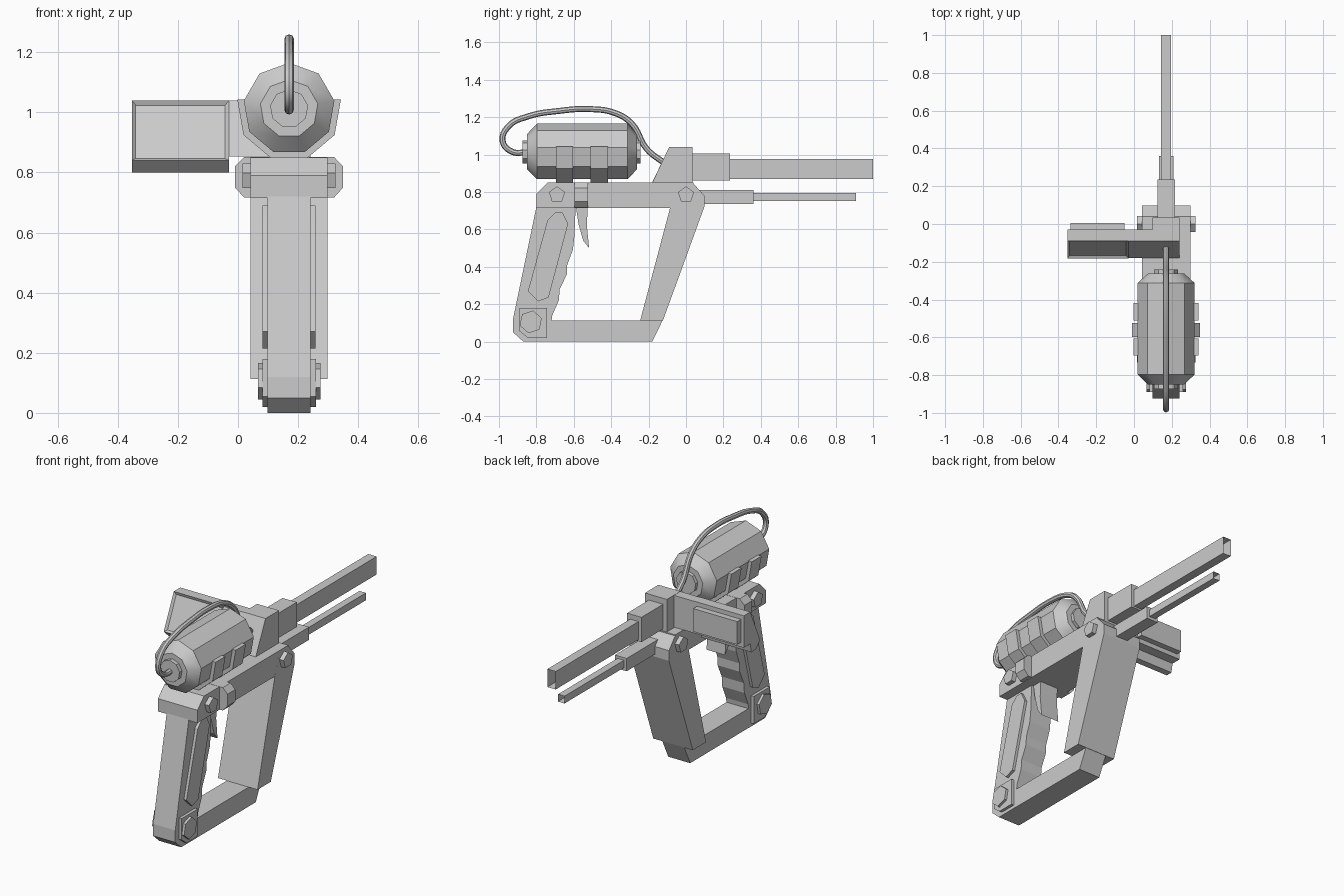
import bpy, bmesh, math
from mathutils import Vector, Matrix

old = bpy.data.objects.get("Cube")
if old:
    bpy.data.objects.remove(old)

GREY = (0.6, 0.6, 0.6, 1)
mat = bpy.data.materials.new("plain_grey")
mat.use_nodes = True
mat.diffuse_color = GREY
mat.node_tree.nodes["Principled BSDF"].inputs["Base Color"].default_value = GREY

MID = 0.17  # centre plane of the frame


def finish(name, bm):
    bmesh.ops.recalc_face_normals(bm, faces=bm.faces)
    mesh = bpy.data.meshes.new(name)
    bm.to_mesh(mesh)
    bm.free()
    mesh.materials.append(mat)
    ob = bpy.data.objects.new(name, mesh)
    bpy.context.collection.objects.link(ob)
    return ob


def prism(bm, points, axis, depth):
    """Fill a 3D outline and extrude it along an axis."""
    face = bm.faces.new([bm.verts.new(p) for p in points])
    new = bmesh.ops.extrude_face_region(bm, geom=[face])["geom"]
    verts = [v for v in new if isinstance(v, bmesh.types.BMVert)]
    bmesh.ops.translate(bm, vec=Vector(axis) * depth, verts=verts)


def side_profile(name, pts, half, x=MID):
    """Side outline (y, z) extruded across the model."""
    bm = bmesh.new()
    prism(bm, [(x - half, y, z) for y, z in pts], (1, 0, 0), 2 * half)
    return finish(name, bm)


def front_profile(name, pts, y0, y1):
    """Front outline (x, z) extruded along the model."""
    bm = bmesh.new()
    prism(bm, [(x, y0, z) for x, z in pts], (0, 1, 0), y1 - y0)
    return finish(name, bm)


def ring(n, r, cy, cz, start=0.0):
    return [(cy + r * math.sin(start + i * math.tau / n),
             cz + r * math.cos(start + i * math.tau / n)) for i in range(n)]


def tube(name, half, y0, y1, z0, z1, wall):
    """Square barrel section with a recessed muzzle."""
    bm = bmesh.new()
    prism(bm, [(MID - half, y0, z0), (MID + half, y0, z0),
               (MID + half, y0, z1), (MID - half, y0, z1)], (0, 1, 0), y1 - y0)
    bmesh.ops.recalc_face_normals(bm, faces=bm.faces)
    if wall:
        end = max(bm.faces, key=lambda f: f.calc_center_median().y)
        bmesh.ops.inset_region(bm, faces=[end], thickness=wall)
        bmesh.ops.translate(bm, vec=(0, -0.25, 0), verts=end.verts)
    return finish(name, bm)


# Frame: top rail, sloped front strut, bottom bar and rear grip
side_profile("top_rail", [(-0.8, 0.715), (-0.8, 0.79), (-0.74, 0.85),
                          (0.04, 0.85), (0.05, 0.715)], 0.128)
side_profile("front_strut", [(-0.245, 0.113), (-0.123, 0.113), (0.098, 0.72),
                             (0.098, 0.78), (0.035, 0.85), (-0.04, 0.85),
                             (-0.085, 0.715)], 0.1281)
side_profile("bottom_bar", [(-0.87, 0), (-0.18, 0), (-0.125, 0.113), (-0.86, 0.113)], 0.071)
side_profile("grip", [(-0.87, 0), (-0.925, 0.05), (-0.925, 0.12), (-0.8, 0.72),
                      (-0.59, 0.72), (-0.597, 0.56), (-0.605, 0.49), (-0.635, 0.41),
                      (-0.637, 0.36), (-0.675, 0.28), (-0.68, 0.22), (-0.715, 0.14),
                      (-0.72, 0.1), (-0.72, 0)], 0.0715)
side_profile("grip_panels", [(-0.845, 0.27), (-0.79, 0.215), (-0.735, 0.235),
                             (-0.63, 0.63), (-0.66, 0.69), (-0.7, 0.69),
                             (-0.74, 0.65)], 0.088)
side_profile("grip_base_plates", [(-0.845, 0.02), (-0.89, 0.055), (-0.89, 0.18),
                                  (-0.742, 0.18), (-0.742, 0.02)], 0.089)

# Bolts that pass through the frame
side_profile("base_bolt", ring(6, 0.062, -0.83, 0.105, 0.2), 0.104)
for name, y in (("rear_bolt", -0.69), ("front_bolt", 0)):
    side_profile(name, ring(5, 0.045, y, 0.785), 0.155)

# Trigger and the collar that carries it
front_profile("trigger_collar",
              [(MID + sx * a, z) for sx, a, z in
               ((-1, 0.15, 0.717), (1, 0.15, 0.717), (1, 0.18, 0.75), (1, 0.18, 0.82),
                (1, 0.15, 0.851), (-1, 0.15, 0.851), (-1, 0.18, 0.82), (-1, 0.18, 0.75))],
              -0.597, -0.525)
side_profile("trigger", [(-0.59, 0.73), (-0.525, 0.73), (-0.53, 0.62), (-0.518, 0.5),
                         (-0.55, 0.54), (-0.575, 0.63)], 0.06)

# Tank with nine sides, stepped caps and two cradle clamps
TANK_Z = 1.012
bm = bmesh.new()
loops = []
for y, r in ((-0.873, 0.035), (-0.873, 0.064), (-0.85, 0.064), (-0.85, 0.097),
             (-0.797, 0.153), (-0.312, 0.153), (-0.262, 0.097), (-0.262, 0.064),
             (-0.242, 0.064), (-0.242, 0.035)):
    loops.append([bm.verts.new((MID + a, y, b)) for a, b in ring(9, r, 0, TANK_Z)])
for a, b in zip(loops, loops[1:]):
    for i in range(9):
        j = (i + 1) % 9
        bm.faces.new((a[i], a[j], b[j], b[i]))
bm.faces.new(loops[0])
bm.faces.new(loops[-1])
tank = finish("tank", bm)
for name, y0, y1 in (("rear_clamp", -0.695, -0.605), ("front_clamp", -0.51, -0.417)):
    front_profile(name, ring(9, 0.175, MID, TANK_Z)[2:8], y0, y1)

# Hose looping from the tank's rear cap over to the head
curve = bpy.data.curves.new("hose_path", "CURVE")
curve.dimensions = "3D"
curve.bevel_depth = 0.016
curve.bevel_resolution = 2
curve.use_fill_caps = True
curve.resolution_u = 6
path = [(-0.86, 1.01), (-0.93, 1.015), (-0.98, 1.07), (-0.95, 1.15), (-0.84, 1.205),
        (-0.68, 1.233), (-0.52, 1.243), (-0.38, 1.222), (-0.29, 1.165),
        (-0.21, 1.03), (-0.11, 0.95)]
spline = curve.splines.new("BEZIER")
spline.bezier_points.add(len(path) - 1)
for p, (y, z) in zip(spline.bezier_points, path):
    p.co = (MID, y, z)
    p.handle_left_type = p.handle_right_type = "AUTO"
temp = bpy.data.objects.new("hose_path", curve)
bpy.context.collection.objects.link(temp)
mesh = bpy.data.meshes.new_from_object(temp.evaluated_get(bpy.context.evaluated_depsgraph_get()))
bpy.data.objects.remove(temp)
mesh.materials.clear()
mesh.materials.append(mat)
hose = bpy.data.objects.new("hose", mesh)
bpy.context.collection.objects.link(hose)

# Sloped head, display arm and display
side_profile("head", [(-0.18, 0.85), (-0.09, 1.04), (0.035, 1.04), (0.035, 0.85)], 0.071)
slope = [(-0.18, 0.853), (-0.09, 1.039), (-0.03, 1.039), (-0.03, 0.853)]
side_profile("display_arm", slope, 0.07, 0.04)
bm = bmesh.new()
prism(bm, [(-0.353, y, z) for y, z in
           [(-0.182, 0.84)] + [(-0.09, 1.04), (-0.03, 1.04), (-0.03, 0.853)]
           + [(-0.09, 0.853), (-0.1, 0.8), (-0.14, 0.8)]], (1, 0, 0), 0.323)
bmesh.ops.recalc_face_normals(bm, faces=bm.faces)
screen = min(bm.faces, key=lambda f: f.normal.y - f.normal.z * 0.2)
normal = screen.normal.copy()
bmesh.ops.inset_region(bm, faces=[screen], thickness=0.018)
bmesh.ops.translate(bm, vec=normal * -0.012, verts=screen.verts)
finish("display", bm)
front_profile("display_back_plate", [(-0.335, 0.88), (-0.05, 0.88),
                                     (-0.05, 1.015), (-0.335, 1.015)], -0.04, 0.005)

# Twin stepped barrels
tube("upper_barrel_base", 0.046, 0.03, 0.235, 0.86, 1.005, 0)
tube("upper_barrel", 0.027, 0.22, 1.0, 0.87, 0.975, 0.008)
tube("lower_barrel_base", 0.038, 0.03, 0.36, 0.735, 0.81, 0)
tube("lower_barrel", 0.021, 0.35, 0.91, 0.752, 0.795, 0.008)

# Smooth shading on the rounded parts
bpy.ops.object.select_all(action="DESELECT")
for ob in (tank, hose):
    ob.select_set(True)
bpy.context.view_layer.objects.active = tank
bpy.ops.object.shade_smooth_by_angle(angle=math.radians(35))
